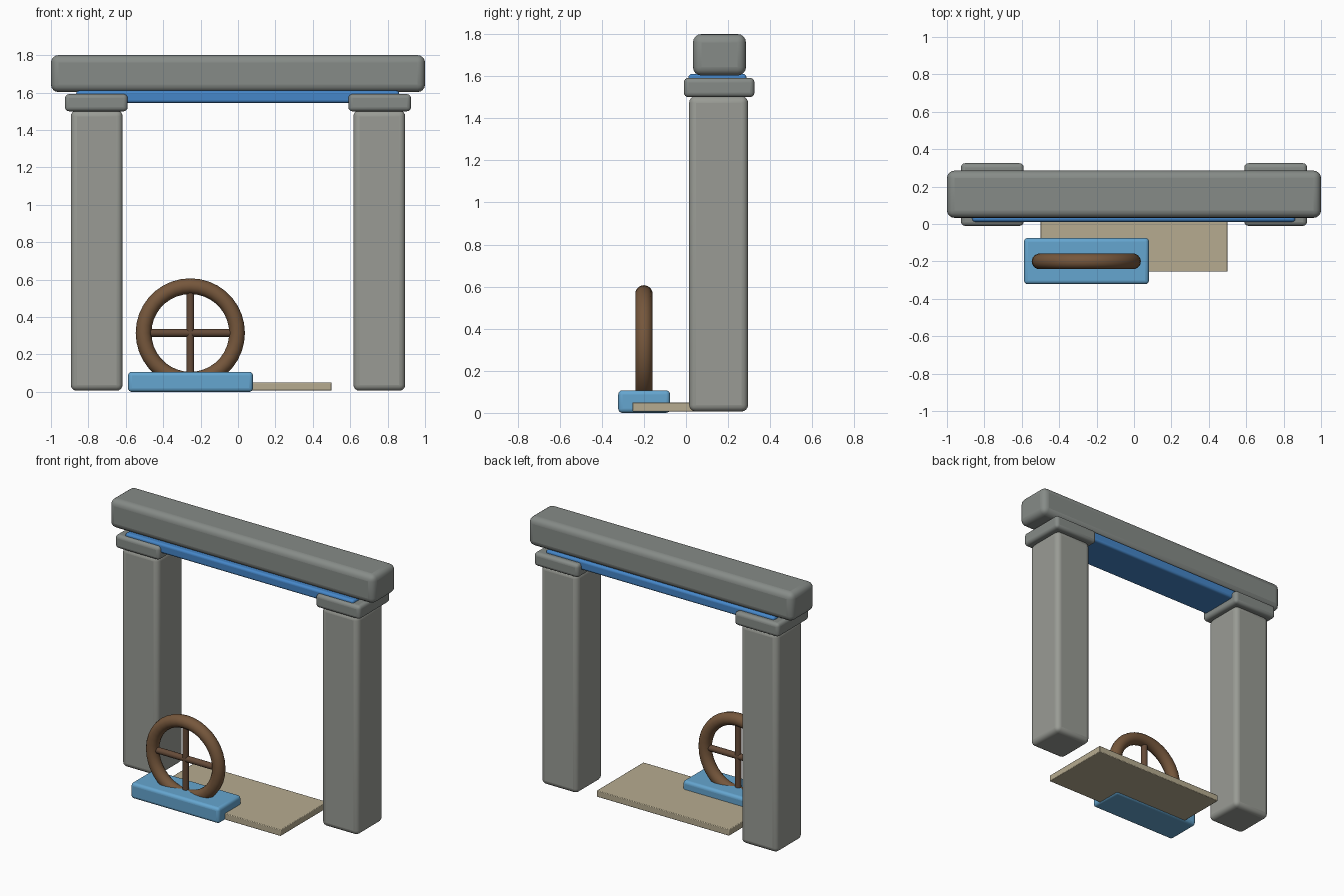
import bpy, math

if "Cube" in bpy.data.objects:
    bpy.data.objects.remove(bpy.data.objects["Cube"])


def material(name, rgb):
    m = bpy.data.materials.new(name)
    m.diffuse_color = (*rgb, 1)
    m.use_nodes = True
    m.node_tree.nodes["Principled BSDF"].inputs["Base Color"].default_value = m.diffuse_color
    return m


light_stone = material("light_stone", (0.32, 0.33, 0.30))
dark_stone = material("dark_stone", (0.24, 0.26, 0.245))
deep_blue = material("deep_blue", (0.06, 0.24, 0.58))
pale_blue = material("pale_blue", (0.13, 0.38, 0.63))
sand = material("sand", (0.47, 0.41, 0.28))
wood = material("wood", (0.18, 0.095, 0.045))
dark_wood = material("dark_wood", (0.13, 0.07, 0.04))


def finish(name, mat):
    ob = bpy.context.object
    ob.name = name
    ob.data.materials.append(mat)
    bpy.ops.object.shade_smooth_by_angle(angle=math.radians(40))
    return ob


def block(name, lo, hi, bevel, mat, segments=4):
    """Rounded box between two opposite corners."""
    bpy.ops.mesh.primitive_cube_add(size=1, location=[(a + b) / 2 for a, b in zip(lo, hi)])
    ob = bpy.context.object
    ob.scale = [b - a for a, b in zip(lo, hi)]
    bpy.ops.object.transform_apply(location=False, rotation=False, scale=True)
    mod = ob.modifiers.new("rounded_edges", 'BEVEL')
    mod.width = bevel
    mod.segments = segments
    return finish(name, mat)


# Posts with capitals
for side, s in (("left", -1), ("right", 1)):
    xs = sorted((s * 0.617, s * 0.894))
    block(side + "_post", (xs[0], 0.015, 0.006), (xs[1], 0.295, 1.505), 0.032, light_stone)
    xs = sorted((s * 0.59, s * 0.925))
    block(side + "_capital", (xs[0], -0.01, 1.50), (xs[1], 0.325, 1.592), 0.022, dark_stone)

# Lintel and the blue beam beneath it
block("lintel", (-1, 0.033, 1.603), (1, 0.285, 1.8), 0.04, dark_stone)
block("under_beam", (-0.865, 0.012, 1.545), (0.862, 0.287, 1.61), 0.015, deep_blue)

# Threshold slab and wheel plinth
block("threshold_slab", (-0.5, -0.255, 0.007), (0.5, 0.25, 0.05), 0.004, sand, 2)
block("wheel_plinth", (-0.588, -0.322, 0.0), (0.08, -0.075, 0.107), 0.02, pale_blue)

# Wheel rim, sunk into the plinth
hub = (-0.255, -0.2, 0.315)
bpy.ops.mesh.primitive_torus_add(major_radius=0.25, minor_radius=0.042, major_segments=36,
                                 minor_segments=14, location=hub,
                                 rotation=(math.pi / 2, 0, 0))
finish("wheel_rim", wood)

# Crossed spokes
for name, rot in (("upright_spoke", (0, 0, 0)), ("level_spoke", (0, math.pi / 2, 0))):
    bpy.ops.mesh.primitive_cylinder_add(vertices=14, radius=0.021, depth=0.47,
                                        location=hub, rotation=rot)
    finish(name, dark_wood)
